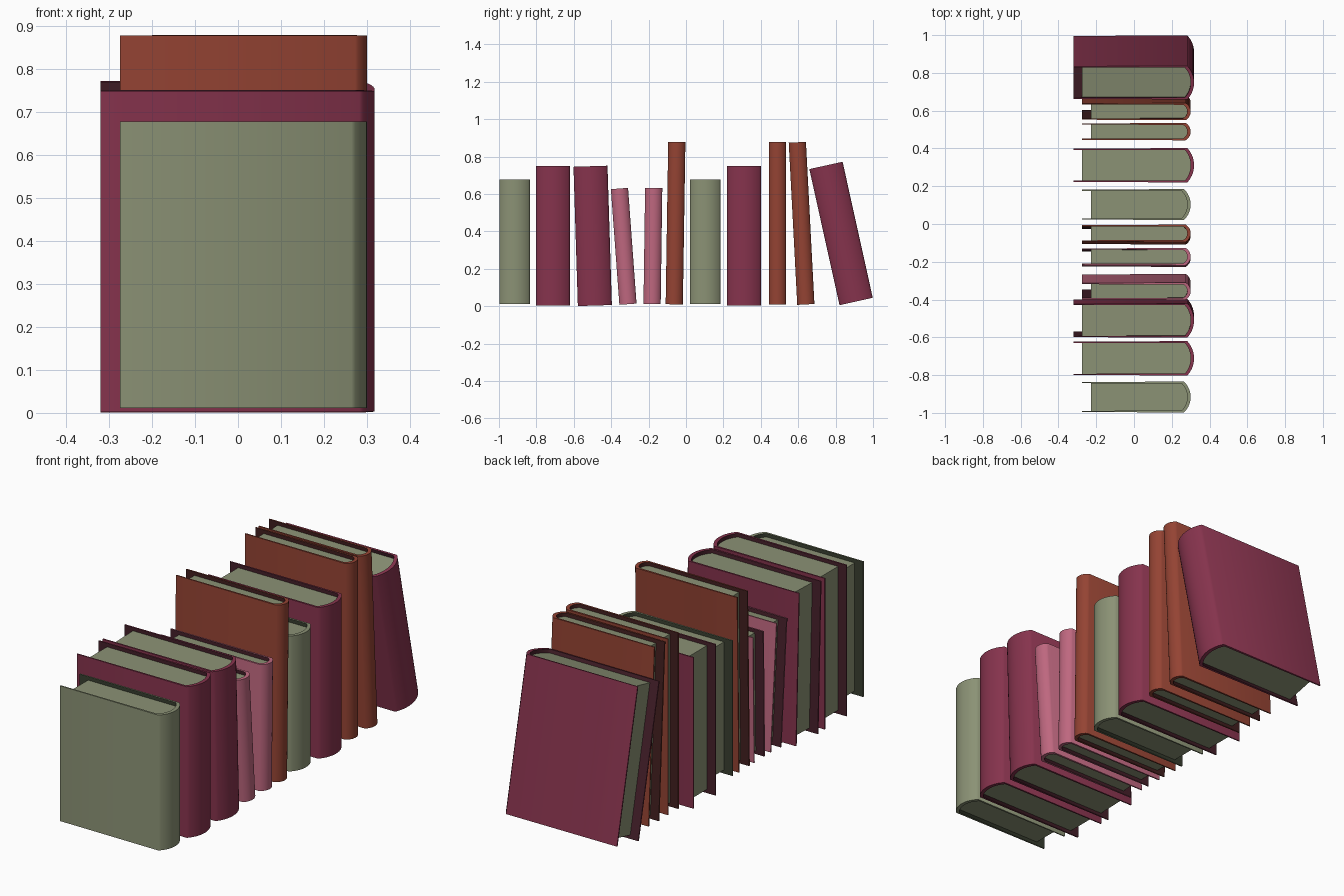
import bpy, bmesh, math

if "Cube" in bpy.data.objects:
    bpy.data.objects.remove(bpy.data.objects["Cube"])


def material(name, rgb):
    # sRGB 0-255 to linear
    lin = [((c / 255 + 0.055) / 1.055) ** 2.4 for c in rgb]
    m = bpy.data.materials.new(name)
    m.diffuse_color = (*lin, 1)
    m.use_nodes = True
    m.node_tree.nodes["Principled BSDF"].inputs["Base Color"].default_value = m.diffuse_color
    return m


SAGE = material("sage green", (139, 146, 117))
PLUM = material("plum", (134, 51, 77))
PINK = material("dusty pink", (190, 103, 127))
RUST = material("rust", (148, 67, 51))
DARK_GREEN = material("dark green lining", (57, 63, 48))
DARK_PLUM = material("dark plum lining", (70, 32, 42))
DARK_RUST = material("dark rust lining", (66, 31, 31))

# kind: cover, lining, x of fore edge, x of spine, thickness, height, spine bulge
KINDS = {
    "green": (SAGE, DARK_GREEN, -0.274, 0.300, 0.164, 0.667, 0.036),
    "plum": (PLUM, DARK_PLUM, -0.320, 0.318, 0.182, 0.745, 0.036),
    "pink": (PINK, DARK_PLUM, -0.274, 0.300, 0.092, 0.620, 0.027),
    "rust": (RUST, DARK_RUST, -0.274, 0.300, 0.092, 0.868, 0.027),
}
BOARD, RECESS, OVERHANG, ARC = 0.006, 0.018, 0.046, 14
TAPER, RIM = 0.003, 0.018


def outline(x0, spine_x, half_end, half_spine, bulge):
    """U-shaped section: board, rounded spine, board."""
    r = (half_spine ** 2 + bulge ** 2) / (2 * bulge)
    a = math.asin(min(1, half_spine / r))
    pts = [(x0, -half_end)]
    for i in range(ARC + 1):
        t = -a + 2 * a * i / ARC
        pts.append((spine_x - r + r * math.cos(t), r * math.sin(t)))
    return pts + [(x0, half_end)]


def finish(name, bm, mats, y, z, lean):
    bmesh.ops.recalc_face_normals(bm, faces=bm.faces)
    me = bpy.data.meshes.new(name)
    bm.to_mesh(me)
    bm.free()
    for m in mats:
        me.materials.append(m)
    ob = bpy.data.objects.new(name, me)
    bpy.context.collection.objects.link(ob)
    ob.location = (0, y, z)
    ob.rotation_euler.x = math.radians(lean)
    bpy.ops.object.select_all(action='DESELECT')
    bpy.context.view_layer.objects.active = ob
    ob.select_set(True)
    bpy.ops.object.shade_smooth_by_angle(angle=math.radians(60))


def book(index, kind, y, z, lean):
    mat, lining, x0, x1, t, h, bulge = KINDS[kind]
    half = t / 2
    inner_args = (x1 - RIM, half - TAPER - BOARD, half - 0.010, bulge * 0.85)
    outer = outline(x0, x1, half - TAPER, half, bulge)
    inner = outline(x0, *inner_args)

    # cover: strip between outer and inner sections, with a dark lining inside
    bm = bmesh.new()
    o_bot, o_top, i_bot, i_top = [
        [bm.verts.new((px, py, s * h / 2)) for px, py in sec]
        for sec in (outer, inner) for s in (-1, 1)]
    for i in range(len(outer) - 1):
        for a, b in ((o_bot, o_top), (o_top, i_top), (i_top, i_bot), (i_bot, o_bot)):
            f = bm.faces.new((a[i], a[i + 1], b[i + 1], b[i]))
            f.material_index = int(a is i_top)
    for i in (0, -1):
        bm.faces.new((o_bot[i], o_top[i], i_top[i], i_bot[i]))
    finish(f"book_{index}_cover", bm, (mat, lining), y, z, lean)

    # page block: sits inside the cover, short of its edges
    bm = bmesh.new()
    sec = outline(x0 + OVERHANG, *inner_args)
    low, high = [[bm.verts.new((px, py, s * (h / 2 - RECESS))) for px, py in sec]
                 for s in (-1, 1)]
    bm.faces.new(low)
    bm.faces.new(high)
    for i in range(len(sec)):
        bm.faces.new((low[i - 1], low[i], high[i], high[i - 1]))
    finish(f"book_{index}_pages", bm, (SAGE,), y, z, lean)


# row of books: kind, centre y, centre z, lean in degrees (positive leans to the front)
ROW = [
    ("green", -0.916, 0.345, 0), ("plum", -0.711, 0.376, 0),
    ("plum", -0.499, 0.376, 1.8), ("pink", -0.333, 0.320, 4.2),
    ("pink", -0.177, 0.322, -0.8), ("rust", -0.056, 0.444, -0.9),
    ("green", 0.103, 0.345, 0), ("plum", 0.311, 0.376, 0),
    ("rust", 0.489, 0.444, 0), ("rust", 0.618, 0.443, 3.0),
    ("plum", 0.829, 0.389, 12.5),
]
for n, row in enumerate(ROW, 1):
    book(n, *row)
